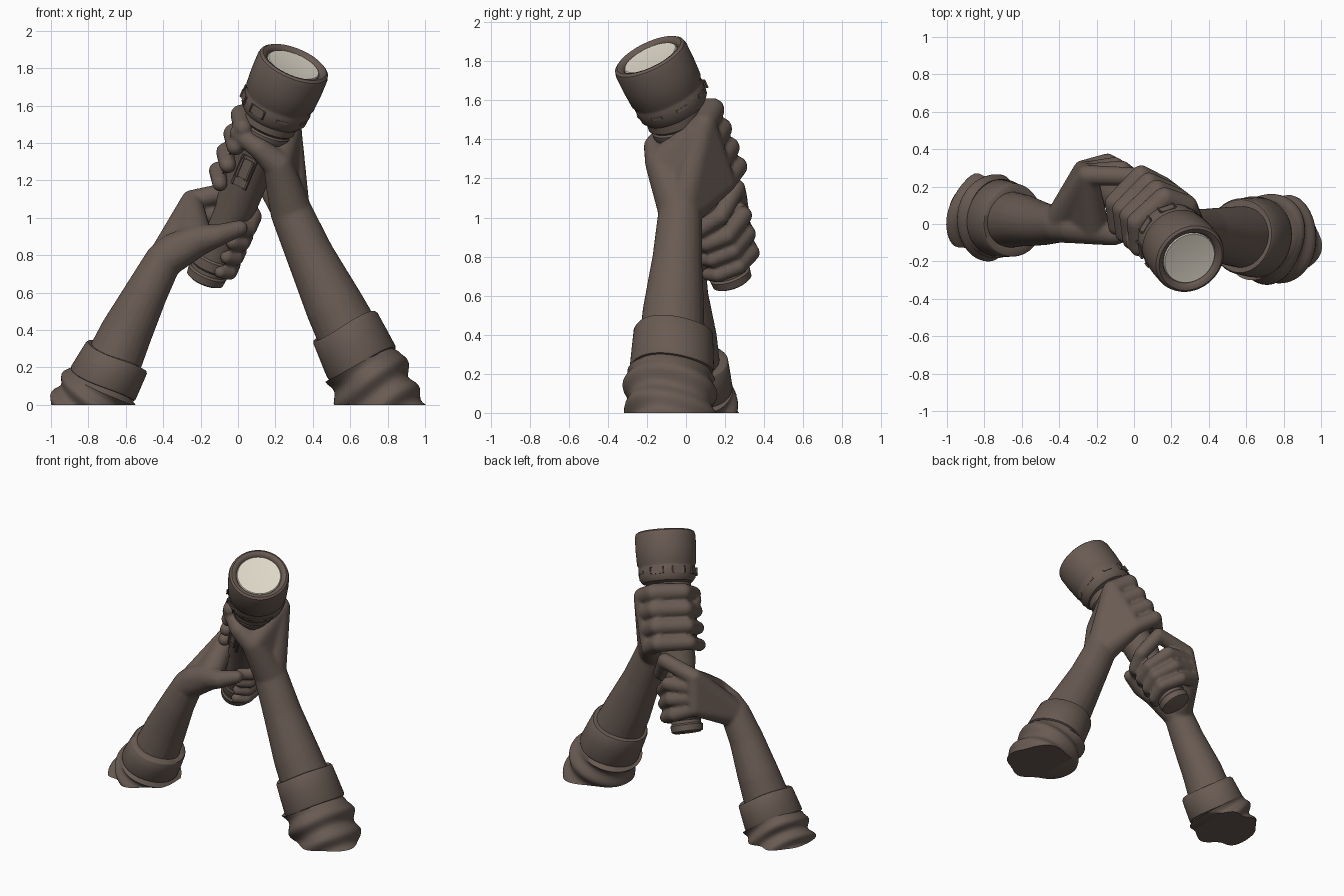
import bpy, bmesh
from math import sin, cos, radians, pi
from mathutils import Vector, Matrix

if "Cube" in bpy.data.objects:
    bpy.data.objects.remove(bpy.data.objects["Cube"])


def material(name, rgb):
    m = bpy.data.materials.new(name)
    m.use_nodes = True
    m.diffuse_color = (*rgb, 1)
    m.node_tree.nodes["Principled BSDF"].inputs["Base Color"].default_value = (*rgb, 1)
    return m


BROWN = material("clay brown", (0.14, 0.104, 0.086))
CREAM = material("lens cream", (0.74, 0.69, 0.59))


def finish(bm, name, mat=BROWN, angle=40):
    bmesh.ops.recalc_face_normals(bm, faces=bm.faces)
    me = bpy.data.meshes.new(name)
    bm.to_mesh(me)
    bm.free()
    ob = bpy.data.objects.new(name, me)
    bpy.context.collection.objects.link(ob)
    me.materials.append(mat)
    bpy.ops.object.select_all(action='DESELECT')
    ob.select_set(True)
    bpy.context.view_layer.objects.active = ob
    bpy.ops.object.shade_smooth_by_angle(angle=radians(angle))
    return ob


# Frames of the torch: origin, axis, sideways, backward; the head tips further forward
def frame(origin, axis):
    a = Vector(axis).normalized()
    u = (Vector((1, 0, 0)) - a * a.x).normalized()
    return Vector(origin), a, u, a.cross(u)


BODY = frame((-0.18, 0.24, 0.665), (.48, -.41, 1.145))
HEAD = frame((0.197, -0.067, 1.58), (.42, -.49, 1))


def around(t, deg, r, fr=BODY):
    o, axis, u, v = fr
    a = radians(deg)
    return o + axis * t + (u * cos(a) + v * sin(a)) * r


# Torch body and head, lathed around their axes
def lathe(name, profile, fr, mat=BROWN, n=56):
    bm = bmesh.new()
    rings = []
    for r, t in profile:
        rings.append([bm.verts.new(around(t, 360 * k / n, r, fr)) for k in range(n)])
    for a, b in zip(rings, rings[1:]):
        for k in range(n):
            bm.faces.new((a[k], a[k - 1], b[k - 1], b[k]))
    bm.faces.new(rings[0])
    bm.faces.new(rings[-1])
    return finish(bm, name, mat, 35)


lathe("torch_body", [
    (.085, 0), (.103, .01), (.108, .05), (.098, .06), (.098, .08), (.106, .09),
    (.106, .14), (.098, .15), (.1, .42), (.112, .47), (.115, .86), (.132, .89),
    (.132, .92), (.124, .93), (.142, .945), (.142, 1.03)], BODY)
lathe("torch_head", [
    (.13, -.05), (.165, -.04), (.184, -.015), (.189, .04), (.186, .055), (.186, .07),
    (.195, .085), (.2, .18), (.2, .268), (.194, .29), (.18, .3), (.164, .296),
    (.152, .286), (.147, .274)], HEAD)
lathe("lens", [(.147, .277), (.142, .284), (.07, .278)], HEAD, CREAM)


def block(name, t, deg, r, size, bevel, fr):
    bm = bmesh.new()
    bmesh.ops.create_cube(bm, size=1)
    axis = fr[1]
    out = around(0, deg, 1, fr) - fr[0]
    rot = Matrix((out, axis.cross(out), axis)).transposed().to_4x4()
    bm.transform(Matrix.Translation(around(t, deg, r, fr)) @ rot @ Matrix.Diagonal((*size, 1)))
    bmesh.ops.bevel(bm, geom=bm.edges[:], offset=bevel, segments=3, affect='EDGES')
    return finish(bm, name)


# Grip lugs around the lower head, and the switch on the front
for k in range(8):
    block("head_lug", .025, 45 * k + 10, .18, (.02, .08, .03), .008, HEAD)
block("switch_plate", .69, 250, .108, (.03, .07, .15), .012, BODY)
block("switch_button", .71, 250, .12, (.03, .05, .08), .014, BODY)

# Arms: rounded hulls of balls, fused into one skin
ball = bmesh.new()
bmesh.ops.create_icosphere(ball, subdivisions=3, radius=1)
DIRS = [v.co.copy() for v in ball.verts]
ball.free()


def hull(bm, *balls):
    tmp = bmesh.new()
    for p, r in balls:
        for d in DIRS:
            tmp.verts.new(Vector(p) + d * r)
    bmesh.ops.convex_hull(tmp, input=tmp.verts[:])
    bmesh.ops.delete(tmp, geom=[v for v in tmp.verts if not v.link_faces], context='VERTS')
    bmesh.ops.recalc_face_normals(tmp, faces=tmp.faces)
    me = bpy.data.meshes.new("part")
    tmp.to_mesh(me)
    tmp.free()
    bm.from_mesh(me)
    bpy.data.meshes.remove(me)


def chain(bm, balls):
    for a, b in zip(balls, balls[1:]):
        hull(bm, a, b)


def arm(name, forearm, fingers, thumb):
    bm = bmesh.new()
    chain(bm, forearm)
    wrist = forearm[-1]
    # Palm web from the wrist to each pair of neighbouring knuckles
    for f, g in zip(fingers, fingers[1:]):
        hull(bm, (wrist[0], wrist[1] * .9), f[0], g[0])
    hull(bm, wrist, thumb[0], thumb[1])
    hull(bm, thumb[1], fingers[-1][0], (wrist[0], .06))
    for f in fingers:
        chain(bm, f)
    chain(bm, thumb)
    ob = finish(bm, name)
    rm = ob.modifiers.new("fuse", 'REMESH')
    rm.mode = 'VOXEL'
    rm.voxel_size = .011
    rm.use_smooth_shade = True
    sm = ob.modifiers.new("soften", 'SMOOTH')
    sm.factor = .5
    sm.iterations = 5


# Left hand: knuckles on the +x side, fingers wrap behind the torch
left_fingers = []
for k in range(4):
    t, s = .575 + .113 * k, .048 + .003 * k
    left_fingers.append([
        (around(t + .01, 47, .187), s + .006), (around(t + .02, 90, .222 - .007 * k), s + .005),
        (around(t + .005, 152, .172), s), (around(t - .01, 207, .15), s - .006)])
arm("left_arm",
    [((.64, -.075, .28), .175), ((.52, -.065, .52), .158),
     ((.39, -.045, .79), .128), ((.285, -.03, 1.03), .112)],
    left_fingers,
    [((.24, -.07, 1.13), .085), ((.215, -.13, 1.28), .08),
     ((.12, -.16, 1.365), .057), ((.0, -.1, 1.45), .046)])

# Right hand: knuckles on the -x side, index finger riding highest
right_fingers = []
for k in range(4):
    t, s = .12 + .09 * k, .041 + .002 * k
    lift = .05 if k == 3 else 0
    right_fingers.append([
        (around(t + .02 - .022 * k, 142, .2 + .022 * k), s + .008),
        (around(t + .014 * k + lift, 92, .14 + .012 * k), s + .004),
        (around(t + lift * .5, 25, .13), s), (around(t - .01, -30, .12), s - .003),
        (around(t - .01, -65, .115), s - .007)])
arm("right_arm",
    [((-.68, .025, .2), .155), ((-.6, .02, .38), .14),
     ((-.49, 0, .6), .115), ((-.4, .0, .77), .1)],
    right_fingers,
    [((-.34, -.01, .83), .09), ((-.215, -.025, .88), .085),
     ((-.11, -.055, .905), .06), ((.01, -.03, .945), .043)])


# Rolled cuffs with a smooth band above slanted folds, cut flat at the floor
def cuff(name, top, bottom, r0, flip, n=64):
    top, bottom = Vector(top), Vector(bottom)
    axis = bottom - top
    d = axis.normalized()
    e1 = Vector((0, 1, 0))
    e1 = (e1 - d * e1.dot(d)).normalized()
    e2 = d.cross(e1)
    steps = [(0, .74), (0, .96), (.02, 1), (.18, 1.03), (.36, 1.06), (.385, 1.04), (.39, .98)]
    steps += [(.41 + .03 * k, 1.12) for k in range(34)]
    bm = bmesh.new()
    rings = []
    for s, f in steps:
        ring = []
        for k in range(n):
            a = 2 * pi * k / n
            r, slide = r0 * f, .012 * sin(2 * a)
            if s > .4:
                r *= 1 + .07 * sin(s * 24 + flip * 1.6 * sin(a)) + .03 * sin(3 * a + s * 9)
                slide += .02 * sin(a + flip)
            ring.append(bm.verts.new(top + axis * s + d * slide
                                     + e1 * (r * 1.07 * cos(a)) + e2 * (r * sin(a))))
        rings.append(ring)
    for a, b in zip(rings, rings[1:]):
        for k in range(n):
            bm.faces.new((a[k], a[k - 1], b[k - 1], b[k]))
    cut = bmesh.ops.bisect_plane(bm, geom=bm.verts[:] + bm.edges[:] + bm.faces[:],
                                 plane_co=(0, 0, 0), plane_no=(0, 0, 1), clear_inner=True)
    edges = [g for g in cut["geom_cut"] if isinstance(g, bmesh.types.BMEdge)]
    bmesh.ops.triangle_fill(bm, edges=edges, use_beauty=True)
    finish(bm, name, angle=50)


cuff("left_cuff", (.57, -.065, .42), (.815, -.085, -.1), .19, 1)
cuff("right_cuff", (-.645, .02, .26), (-.85, .05, -.13), .183, -1)
